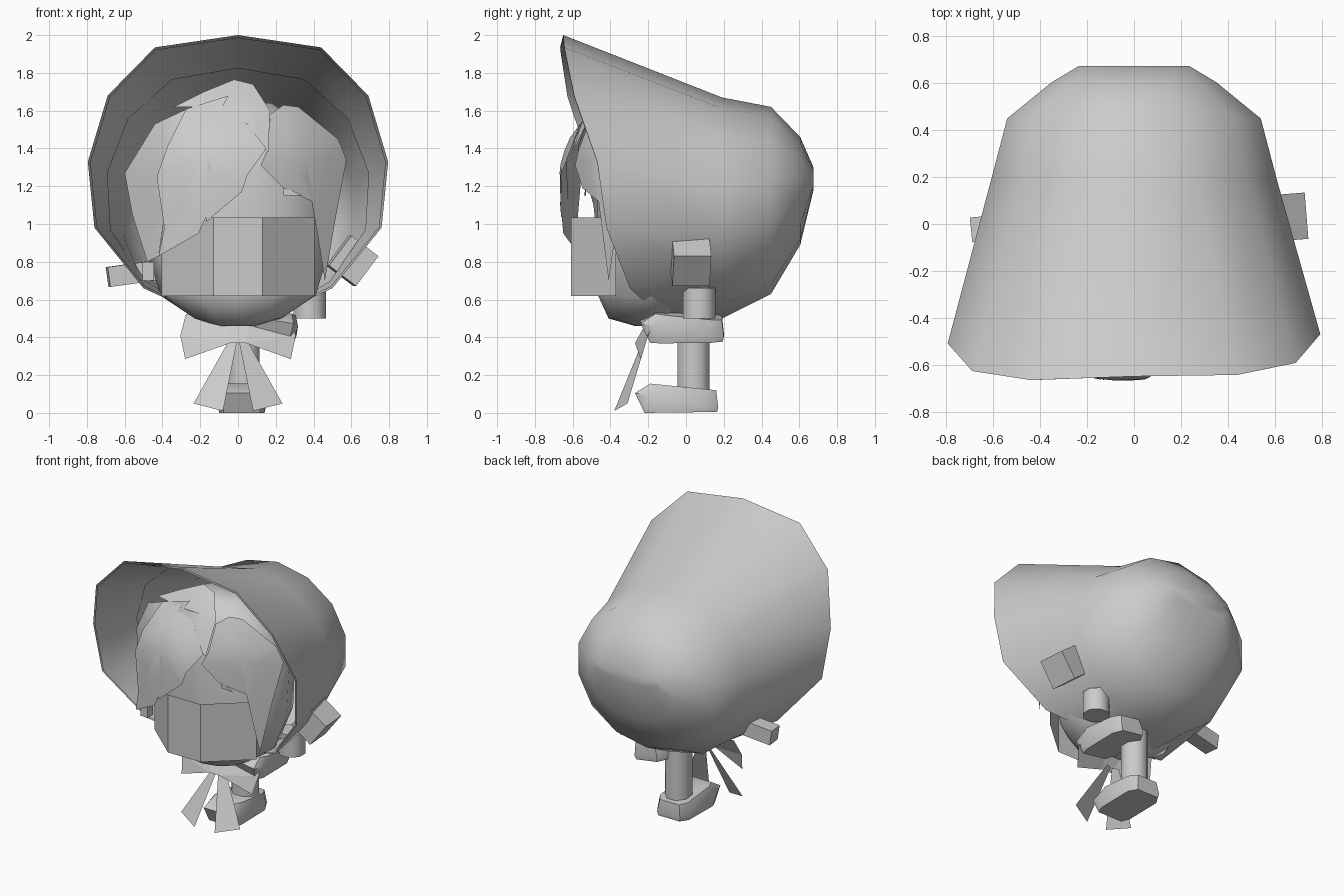
import bpy, bmesh, math
from mathutils import Vector, Euler

if "Cube" in bpy.data.objects:
    bpy.data.objects.remove(bpy.data.objects["Cube"])


def make(name, verts, faces, smooth=True, angle=50, flip=False):
    me = bpy.data.meshes.new(name)
    me.from_pydata([tuple(v) for v in verts], [], faces)
    bm = bmesh.new()
    bm.from_mesh(me)
    bmesh.ops.recalc_face_normals(bm, faces=bm.faces)
    if flip:
        bmesh.ops.reverse_faces(bm, faces=bm.faces)
    bm.to_mesh(me)
    bm.free()
    ob = bpy.data.objects.new(name, me)
    bpy.context.collection.objects.link(ob)
    if smooth:
        bpy.ops.object.select_all(action='DESELECT')
        ob.select_set(True)
        bpy.context.view_layer.objects.active = ob
        bpy.ops.object.shade_smooth_by_angle(angle=math.radians(angle))
    return ob


def loft(name, rings, cap_start=True, cap_end=True, angle=50, flip=False):
    n = len(rings[0])
    verts = [p for r in rings for p in r]
    faces = [(k * n + i, k * n + (i + 1) % n, (k + 1) * n + (i + 1) % n, (k + 1) * n + i)
             for k in range(len(rings) - 1) for i in range(n)]
    if cap_start:
        faces.append(tuple(range(n)))
    if cap_end:
        faces.append(tuple(range(len(verts) - n, len(verts))))
    return make(name, verts, faces, angle=angle, flip=flip)


def sheet(name, outline, centre, depth):
    """Bulging hair sheet: fan with one middle ring, depth gives y from x, z."""
    n = len(outline)
    mid = [((x + centre[0]) / 2, (z + centre[1]) / 2) for x, z in outline]
    pts = list(outline) + mid + [centre]
    faces = []
    for i in range(n):
        j = (i + 1) % n
        faces += [(i, j, n + j, n + i), (n + i, n + j, 2 * n)]
    ob = make(name, [(x, depth(x, z), z) for x, z in pts], faces)
    if sum(p.normal.y * p.area for p in ob.data.polygons) > 0:
        ob.data.flip_normals()
    return ob


def tube(name, loc, r, h, n=8, rot=(0, 0, 0)):
    e = Euler(rot)
    rings = []
    for s in (-h / 2, h / 2):
        ring = []
        for i in range(n):
            a = 2 * math.pi * (i + 0.5) / n
            p = Vector((r * math.cos(a), r * math.sin(a), s))
            p.rotate(e)
            ring.append(p + Vector(loc))
        rings.append(ring)
    return loft(name, rings)


# bonnet: flared rim lofted into a rounded back
half = [(0, -.65, 2.0), (.44, -.655, 1.935), (.69, -.61, 1.68), (.795, -.49, 1.33),
        (.76, -.44, .98), (.5, -.31, .66), (.22, -.16, .53), (0, -.12, .5)]
rim = half + [(-x, y, z) for x, y, z in half[-2:0:-1]]
rings = [[(x, y + .025 * x, z) for x, y, z in rim]]
for y, rx, z0, z1 in [(.19, .625, .5, 1.67), (.45, .555, .63, 1.62),
                      (.605, .36, .89, 1.46), (.675, .24, 1.18, 1.3)]:
    rings.append([(rx * math.sin(a), y, (z0 + z1) / 2 + (z1 - z0) / 2 * math.cos(a))
                  for a in (2 * math.pi * i / 14 for i in range(14))])
loft("bonnet", rings, cap_start=False, angle=80)

# brim lining, facing inward just under the outer shell
lining = []
for t in (0, .5):
    ring = []
    for p, q in zip(rings[0], rings[1]):
        v = Vector(p).lerp(Vector(q), t)
        v.x *= .985
        v.z = 1.15 + (v.z - 1.15) * .985
        ring.append(v)
    lining.append(ring)
loft("brim_lining", lining, False, False, 80, flip=True)

# head: stacked rounded rings (z, half width, front y, back y)
rings = []
for z, rx, yf, yb in [(.46, .1, -.27, -.08), (.5, .23, -.41, -.02), (.62, .41, -.465, .1),
                      (.85, .48, -.47, .2), (1.2, .5, -.47, .2), (1.5, .4, -.42, .1),
                      (1.64, .18, -.3, -.05)]:
    rings.append([(rx * math.cos(a), (yf + yb) / 2 + (yb - yf) / 2 * math.sin(a), z)
                  for a in (2 * math.pi * i / 12 for i in range(12))])
loft("head", rings, angle=80)

# face plate: three-sided open panel
plan = [(-.405, -.37), (-.13, -.61), (.13, -.61), (.405, -.37)]
plate = make("face_plate", [(x, y, z) for z in (.62, 1.035) for x, y in plan],
             [(i, i + 1, i + 5, i + 4) for i in range(3)], False)
if plate.data.polygons[1].normal.y > 0:
    plate.data.flip_normals()

# hair: back lobes, then the sweeping fringe in front
sheet("hair_left", [(-.05, 1.68), (-.27, 1.61), (-.44, 1.53), (-.6, 1.27), (-.56, 1.05), (-.48, .8),
                    (-.42, .83), (-.38, 1.1), (-.2, 1.4)], (-.36, 1.32),
      lambda x, z: -.62 + .9 * x * x + 1.0 * max(0, z - 1.3) ** 2)
sheet("hair_right", [(.17, 1.58), (.24, 1.63), (.32, 1.62), (.53, 1.45), (.575, 1.34), (.52, 1.05),
                     (.46, .7), (.42, .95), (.39, 1.12), (.24, 1.19), (.12, 1.31), (.16, 1.4)],
      (.36, 1.36), lambda x, z: -.6 + .9 * x * x + 1.0 * max(0, z - 1.3) ** 2)
sheet("hair_top", [(-.34, 1.62), (-.18, 1.7), (-.02, 1.765), (.08, 1.74), (.17, 1.6), (.16, 1.38),
                   (.08, 1.45), (-.12, 1.62)], (.05, 1.62),
      lambda x, z: -.62 + .6 * x * x + 1.2 * max(0, z - 1.3) ** 2)
sheet("hair_fringe", [(-.12, 1.67), (-.28, 1.6), (-.37, 1.42), (-.43, 1.25), (-.39, .98), (-.42, .83),
                      (-.21, .95), (-.14, 1.1), (-.14, 1.28), (-.12, 1.1), (-.17, 1.01), (.02, 1.17),
                      (.05, 1.26), (.15, 1.4), (.05, 1.53)], (-.17, 1.38),
      lambda x, z: -.67 + .8 * (x + .05) ** 2 + 1.3 * max(0, z - 1.25) ** 2)
make("hair_spike", [(.24, -.53, 1.2), (.34, -.54, 1.15), (.24, -.53, 1.15)], [(0, 2, 1)], False)


# feet: tapered shoe blocks (octagon plan)
def shoe(name, off, tilt=0.0):
    def ring(w, y0, y1, z0, z1):
        pts = []
        for sx, t in [(-.8, 0), (.8, 0), (1, .15), (1, .85), (.7, 1), (-.7, 1), (-1, .85), (-1, .15)]:
            p = Vector((w * sx, y0 + (y1 - y0) * t, z0 + (z1 - z0) * t))
            p.rotate(Euler((0, tilt, 0)))
            pts.append(p + Vector(off))
        return pts
    loft(name, [ring(.12, -.22, .165, 0, .005), ring(.13, -.27, .17, .105, .03),
                ring(.11, -.19, .16, .155, .12)])


shoe("standing_foot", (.02, 0, 0))
shoe("raised_foot", (.175, .03, .385), .15)

# legs
tube("standing_leg", (.03, .04, .32), .092, .46)
tube("raised_leg", (.38, .07, .58), .092, .16)

# hands and small side strap end
tube("right_hand", (.605, .025, .805), .14, .18, 4, (0, math.radians(127), .08))
tube("left_hand", (-.54, -.01, .74), .075, .3, 4, (0, math.radians(82), .1))
tube("strap_end", (-.475, -.36, .75), .042, .1, 4)

# bow: mirrored wings and tails
for s, side in ((1, "right"), (-1, "left")):
    make("bow_wing_" + side,
         [(0, -.22, .46), (s * .06, -.22, .46), (s * .275, -.15, .525), (s * .305, -.2, .41),
          (s * .28, -.24, .285), (s * .04, -.27, .37), (0, -.27, .37)],
         [(0, 1, 5, 6), (1, 2, 3), (1, 3, 5), (3, 4, 5)], False)
    make("bow_tail_" + side,
         [(s * .005, -.23, .38), (s * .05, -.21, .38), (s * .235, -.31, .05), (s * .08, -.38, .01)],
         [(0, 1, 2, 3)], False)
